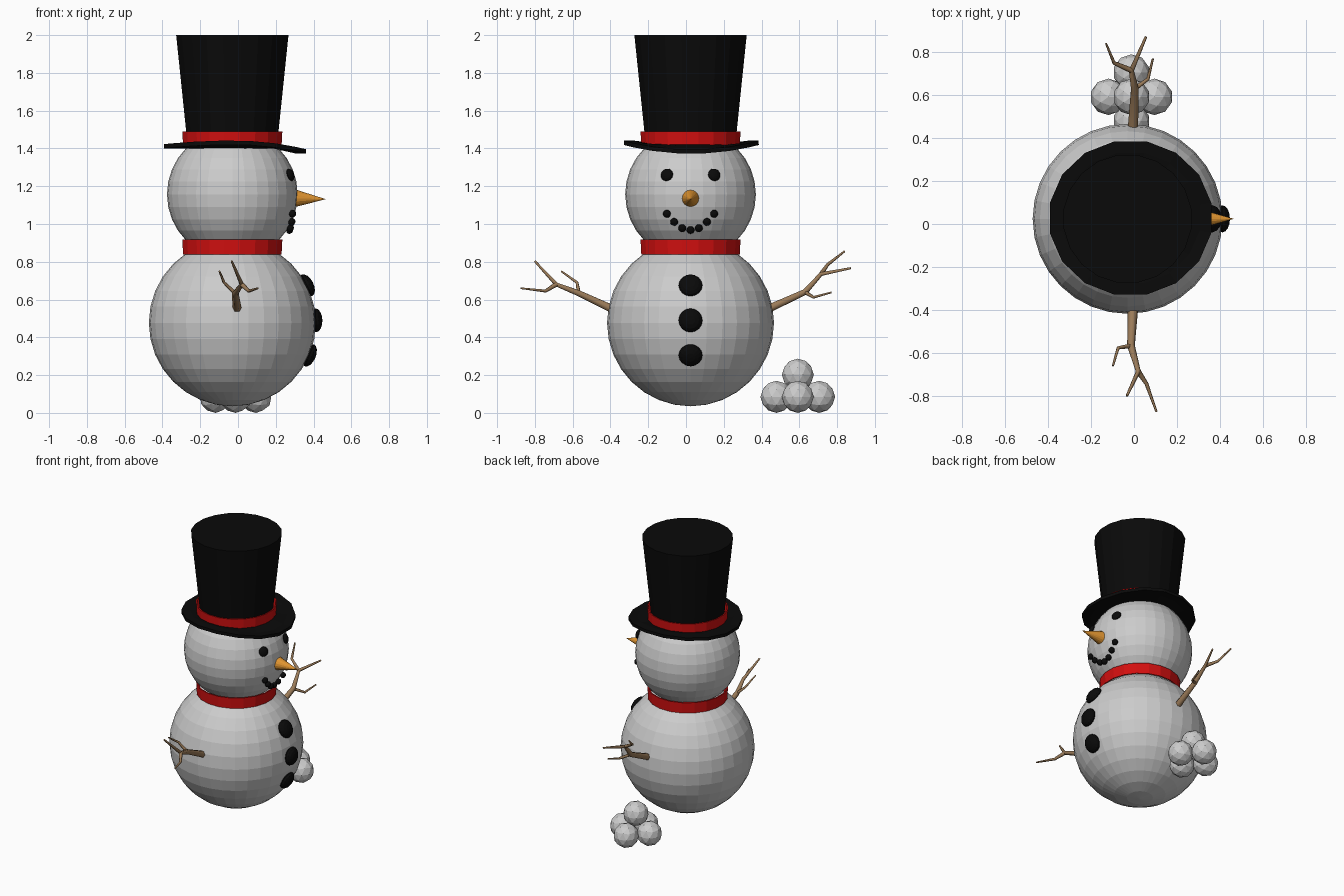
import bpy, bmesh
from math import sin, cos, pi, sqrt
from mathutils import Vector

if "Cube" in bpy.data.objects:
    bpy.data.objects.remove(bpy.data.objects["Cube"])

CX, CY = -0.03, 0.024          # vertical axis of the figure
BODY, BODY_R = Vector((CX, CY, 0.477)), 0.442
HEAD, HEAD_R = Vector((CX, CY, 1.157)), 0.346


def material(name, r, g, b):
    m = bpy.data.materials.new(name)
    m.diffuse_color = (r, g, b, 1)
    m.use_nodes = True
    m.node_tree.nodes["Principled BSDF"].inputs["Base Color"].default_value = m.diffuse_color
    return m


BLACK = material("black", 0.003, 0.003, 0.003)
RED = material("red", 0.65, 0.005, 0.005)
ORANGE = material("orange", 0.75, 0.3, 0.03)
WOOD = material("wood", 0.33, 0.2, 0.1)


def finish(name, mat=None):
    ob = bpy.context.object
    ob.name = name
    if mat:
        ob.data.materials.append(mat)
    return ob


def ball(name, loc, r, seg=32, rings=16):
    bpy.ops.mesh.primitive_uv_sphere_add(segments=seg, ring_count=rings, radius=r, location=loc)
    return finish(name)


def pebble(name, centre, radius, y, z, size, thick):
    """Flattened black lump sitting on a sphere's +x side."""
    dx = sqrt(radius ** 2 - (y - centre.y) ** 2 - (z - centre.z) ** 2)
    p = Vector((centre.x + dx, y, z))
    bpy.ops.mesh.primitive_uv_sphere_add(segments=16, ring_count=8, location=p)
    ob = finish(name, BLACK)
    ob.scale = (size, size, thick)
    ob.rotation_euler = (p - centre).to_track_quat('Z', 'Y').to_euler()


def rings_mesh(name, rings, mat, caps=False, thickness=0):
    """Loft equal-length point rings."""
    bm = bmesh.new()
    loops = [[bm.verts.new(p) for p in ring] for ring in rings]
    for a, b in zip(loops, loops[1:]):
        for i in range(len(a)):
            j = (i + 1) % len(a)
            bm.faces.new((a[i], a[j], b[j], b[i]))
    if caps:
        bm.faces.new(loops[0][::-1])
        bm.faces.new(loops[-1])
    bm.normal_update()
    me = bpy.data.meshes.new(name)
    bm.to_mesh(me)
    bm.free()
    me.materials.append(mat)
    ob = bpy.data.objects.new(name, me)
    bpy.context.collection.objects.link(ob)
    if thickness:
        s = ob.modifiers.new("thickness", 'SOLIDIFY')
        s.thickness = thickness
        s.offset = 0
    return ob


def circle(r, z, n=20):
    return [(CX + r * cos(2 * pi * (i + .5) / n), CY + r * sin(2 * pi * (i + .5) / n), z)
            for i in range(n)]


# Snow body and head
ball("body", BODY, BODY_R)
ball("head", HEAD, HEAD_R)

# Scarf and hat band
rings_mesh("scarf", [circle(0.26, 0.84), circle(0.264, 0.917)], RED, thickness=0.008)
rings_mesh("hat_band", [circle(0.26, 1.415), circle(0.264, 1.49)], RED, thickness=0.008)

# Hat crown and curled brim
rings_mesh("hat_crown", [circle(0.238, 1.40), circle(0.301, 2.0)], BLACK, caps=True)


def brim_ring(f, n=16):
    pts = []
    for i in range(n):
        t = 2 * pi * (i + .5) / n
        c = cos(t)
        edge = 1.431 - c * c * (0.048 if c > 0 else 0.02)
        k = max(0, (f - 0.65) / 0.2)
        z = 1.41 + (edge - 1.41) * min(1, k)
        pts.append((-0.016 + 0.383 * f * c, 0.028 + 0.364 * f * sin(t), z))
    return pts


rings_mesh("hat_brim", [brim_ring(f) for f in (1, 0.85, 0.65, 0.45)], BLACK, thickness=0.022)

# Eyes, mouth and buttons
for s in (-1, 1):
    pebble("eye", HEAD, HEAD_R, CY + s * 0.125, 1.26, 0.034, 0.02)
for dy, z in ((0, 0.968), (0.044, 0.978), (0.087, 1.011), (0.125, 1.054)):
    for s in ((-1, 1) if dy else (1,)):
        pebble("mouth_dot", HEAD, HEAD_R + 0.012, CY + s * dy, z, 0.021, 0.018)
for z in (0.305, 0.49, 0.675):
    pebble("button", BODY, BODY_R, CY, z, 0.063, 0.035)

# Carrot nose
bpy.ops.mesh.primitive_cone_add(vertices=16, radius1=0.05, depth=0.175,
                                location=(0.3775, CY, 1.134), rotation=(0, pi / 2 + 0.03, 0))
finish("nose", ORANGE)


# Stick arms: each twig is a tapered polyline
def arm(name, twigs):
    cu = bpy.data.curves.new(name, 'CURVE')
    cu.dimensions = '3D'
    cu.bevel_depth = 1
    cu.bevel_resolution = 1
    cu.use_fill_caps = True
    for pts, r0, r1 in twigs:
        sp = cu.splines.new('POLY')
        sp.points.add(len(pts) - 1)
        for i, p in enumerate(pts):
            sp.points[i].co = (*p, 1)
            sp.points[i].radius = r0 + (r1 - r0) * i / (len(pts) - 1)
    cu.materials.append(WOOD)
    ob = bpy.data.objects.new(name, cu)
    bpy.context.collection.objects.link(ob)


elbow, fork = (-.014, -.567, .633), (.02, -.687, .68)
arm("near_arm", [
    ([(-.005, -.395, .552), elbow, fork, (-.033, -.80, .803)], .024, .006),
    ([fork, (.058, -.744, .645), (.105, -.875, .66)], .013, .005),
    ([elbow, (-.074, -.577, .69), (-.098, -.66, .75)], .011, .005)])
elbow, fork = (.004, .63, .64), (-.012, .715, .735)
arm("far_arm", [
    ([(-.005, .445, .555), elbow, fork, (.056, .872, .766)], .024, .006),
    ([fork, (-.093, .75, .785), (-.13, .84, .856)], .013, .005),
    ([elbow, (.065, .675, .612), (.088, .77, .638)], .011, .005)])

# Snowball pile
for dx, dy, z in ((-.107, 0, .085), (.107, 0, .085), (0, -.113, .085), (0, .113, .085), (0, 0, .202)):
    bpy.ops.mesh.primitive_ico_sphere_add(subdivisions=2, radius=0.085,
                                          location=(-.012 + dx, .592 + dy, z))
    finish("snowball")
